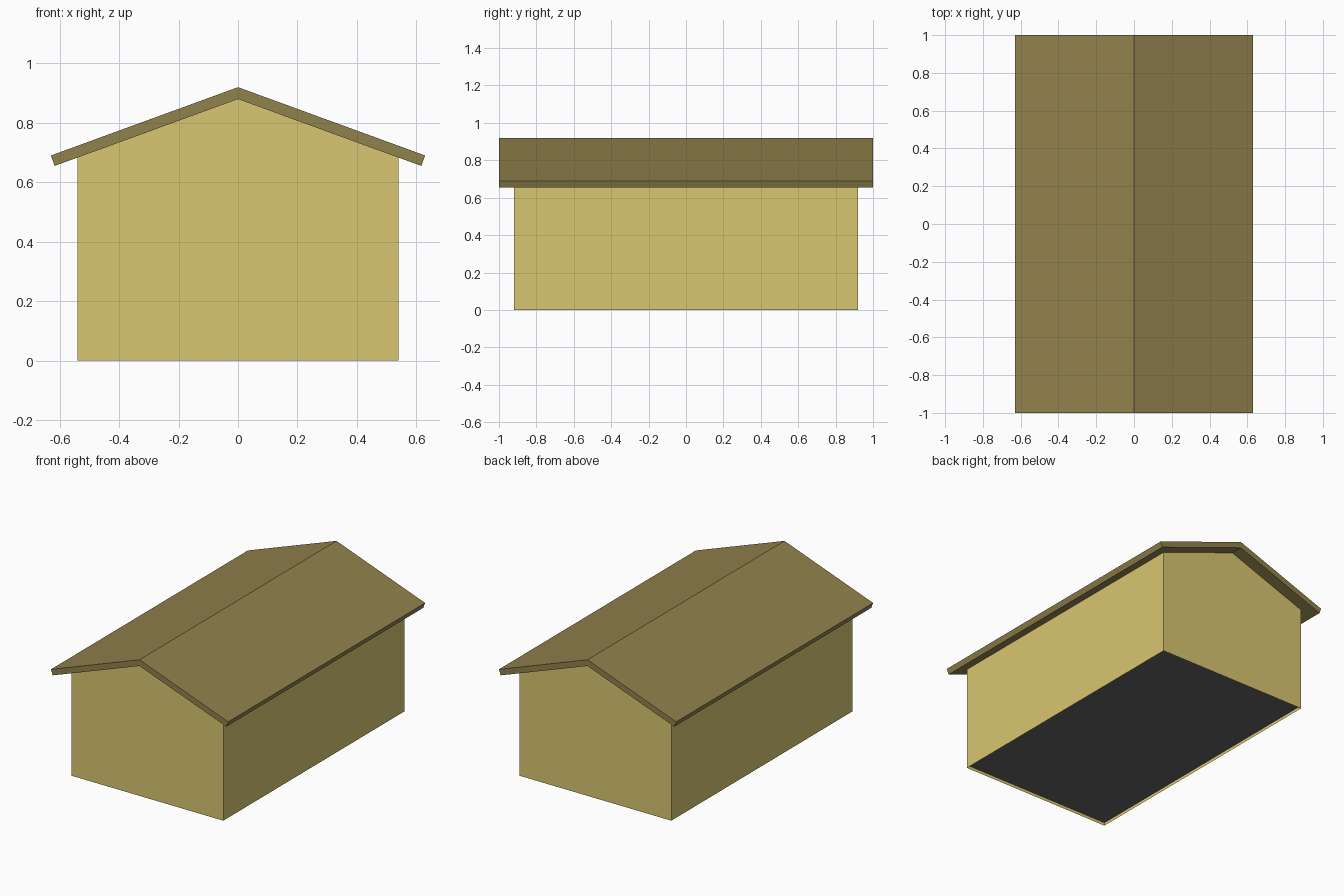
import bpy

if "Cube" in bpy.data.objects:
    bpy.data.objects.remove(bpy.data.objects["Cube"])


def material(name, rgb):
    mat = bpy.data.materials.new(name)
    mat.diffuse_color = (*rgb, 1)
    mat.use_nodes = True
    mat.node_tree.nodes["Principled BSDF"].inputs["Base Color"].default_value = mat.diffuse_color
    return mat


def extrude_profile(name, profile, half_length, mat, skip_sides=()):
    """Sweep an x-z outline along y, with end caps; listed sides stay open."""
    n = len(profile)
    verts = [(x, y, z) for y in (-half_length, half_length) for x, z in profile]
    faces = [tuple(range(n)), tuple(range(2 * n - 1, n - 1, -1))]
    for i in range(n):
        if i not in skip_sides:
            j = (i + 1) % n
            faces.append((j, i, i + n, j + n))
    mesh = bpy.data.meshes.new(name)
    mesh.from_pydata(verts, [], faces)
    mesh.materials.append(mat)
    obj = bpy.data.objects.new(name, mesh)
    bpy.context.collection.objects.link(obj)
    return obj


wall_mat = material("wall_yellow", (0.69, 0.57, 0.165))
roof_mat = material("roof_olive", (0.28, 0.22, 0.072))
floor_mat = material("floor_grey", (0.13, 0.13, 0.13))

# Thin walls with gable ends, open at the bottom and under the roof
extrude_profile("walls",
                [(-0.54, 0), (0.54, 0), (0.54, 0.683), (0, 0.88), (-0.54, 0.683)],
                0.92, wall_mat, skip_sides=(0, 2, 3))

# Overhanging pitched roof
right = [(0, 0.88), (0.617, 0.655), (0.63, 0.69), (0, 0.92)]
left = [(-x, z) for x, z in reversed(right[1:3])]
extrude_profile("roof", right + left, 1.0, roof_mat)

# Floor panel, slightly recessed between the walls
bpy.ops.mesh.primitive_plane_add(size=2, location=(0, 0, 0.02), rotation=(3.14159265, 0, 0))
floor = bpy.context.object
floor.name = "floor"
floor.scale = (0.54, 0.92, 1)
floor.data.materials.append(floor_mat)
